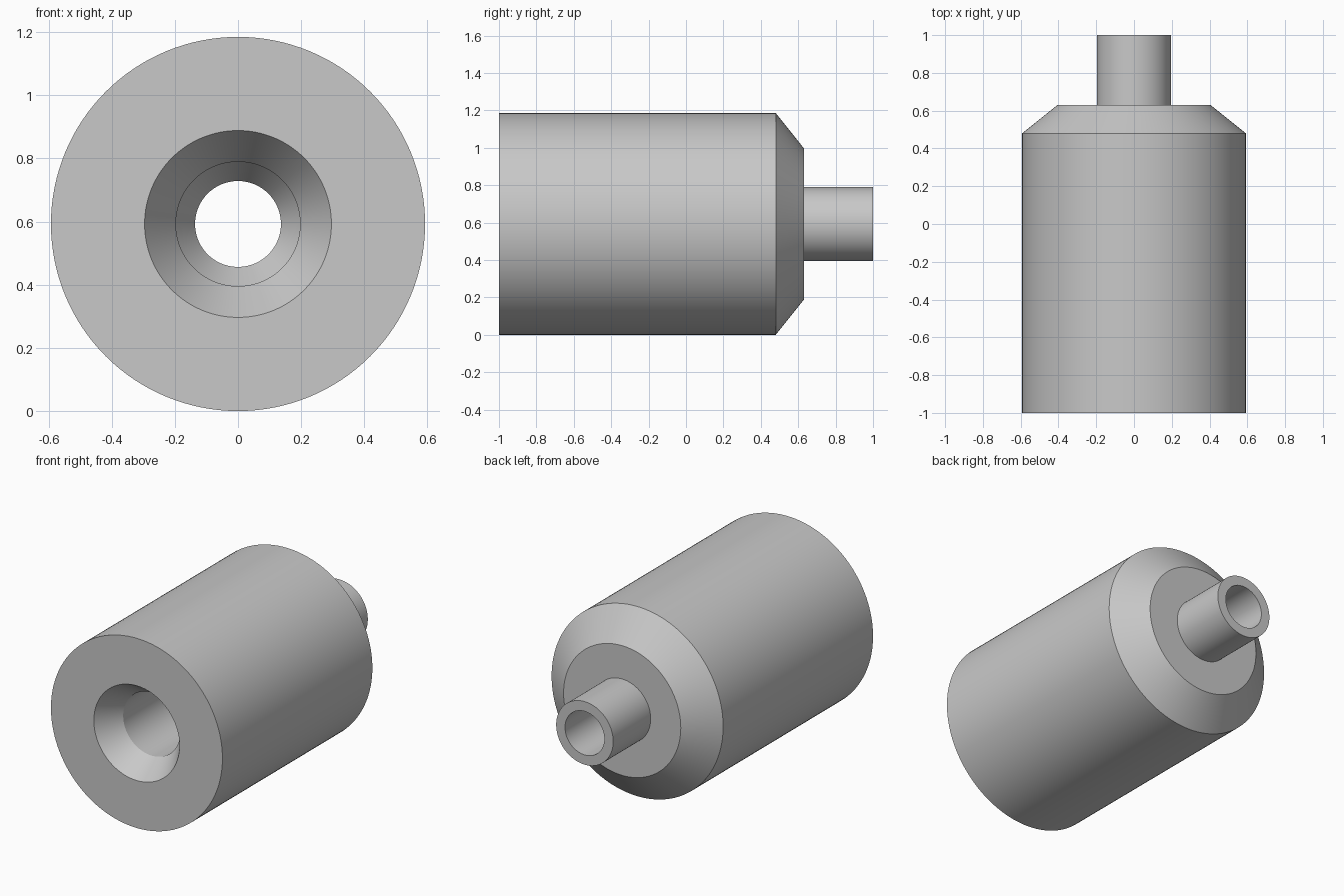
import bpy, bmesh
from math import radians, tau
from mathutils import Matrix, Vector

cube = bpy.data.objects.get("Cube")
if cube:
    bpy.data.objects.remove(cube, do_unlink=True)

RADIUS = 0.5926
SEGMENTS = 128

grey = bpy.data.materials.new("plain grey")
grey.use_nodes = True
colour = (0.58, 0.58, 0.58, 1)
grey.diffuse_color = colour
grey.node_tree.nodes["Principled BSDF"].inputs["Base Color"].default_value = colour


def lathe(name, profile):
    """Spin a closed (radius, y) profile around the horizontal y axis."""
    bm = bmesh.new()
    verts = [bm.verts.new((r, y, 0)) for r, y in profile]
    edges = [bm.edges.new((v, verts[i - 1])) for i, v in enumerate(verts)]
    bmesh.ops.spin(bm, geom=verts + edges, cent=(0, 0, 0), axis=(0, 1, 0),
                   angle=tau, steps=SEGMENTS, use_merge=True)
    bmesh.ops.remove_doubles(bm, verts=bm.verts[:], dist=0.0001)
    bmesh.ops.recalc_face_normals(bm, faces=bm.faces[:])
    bmesh.ops.transform(bm, matrix=Matrix.Translation(Vector((0, 0, RADIUS))),
                        verts=bm.verts[:])
    mesh = bpy.data.meshes.new(name)
    bm.to_mesh(mesh)
    bm.free()
    mesh.materials.append(grey)
    obj = bpy.data.objects.new(name, mesh)
    bpy.context.collection.objects.link(obj)
    bpy.ops.object.select_all(action="DESELECT")
    obj.select_set(True)
    bpy.context.view_layer.objects.active = obj
    bpy.ops.object.shade_smooth_by_angle(angle=radians(25))
    return obj


# Outer shell: body, chamfered shoulder and rear spout
outside = [(RADIUS, -1), (RADIUS, 0.48), (0.405, 0.63), (0.197, 0.63), (0.197, 1)]
# Bore from the back: narrow hole, taper, wide bore, front countersink
inside = [(0.136, 1), (0.136, 0.575), (0.197, 0.48), (0.197, -0.852), (0.296, -1)]
lathe("nozzle_body", outside + inside)
